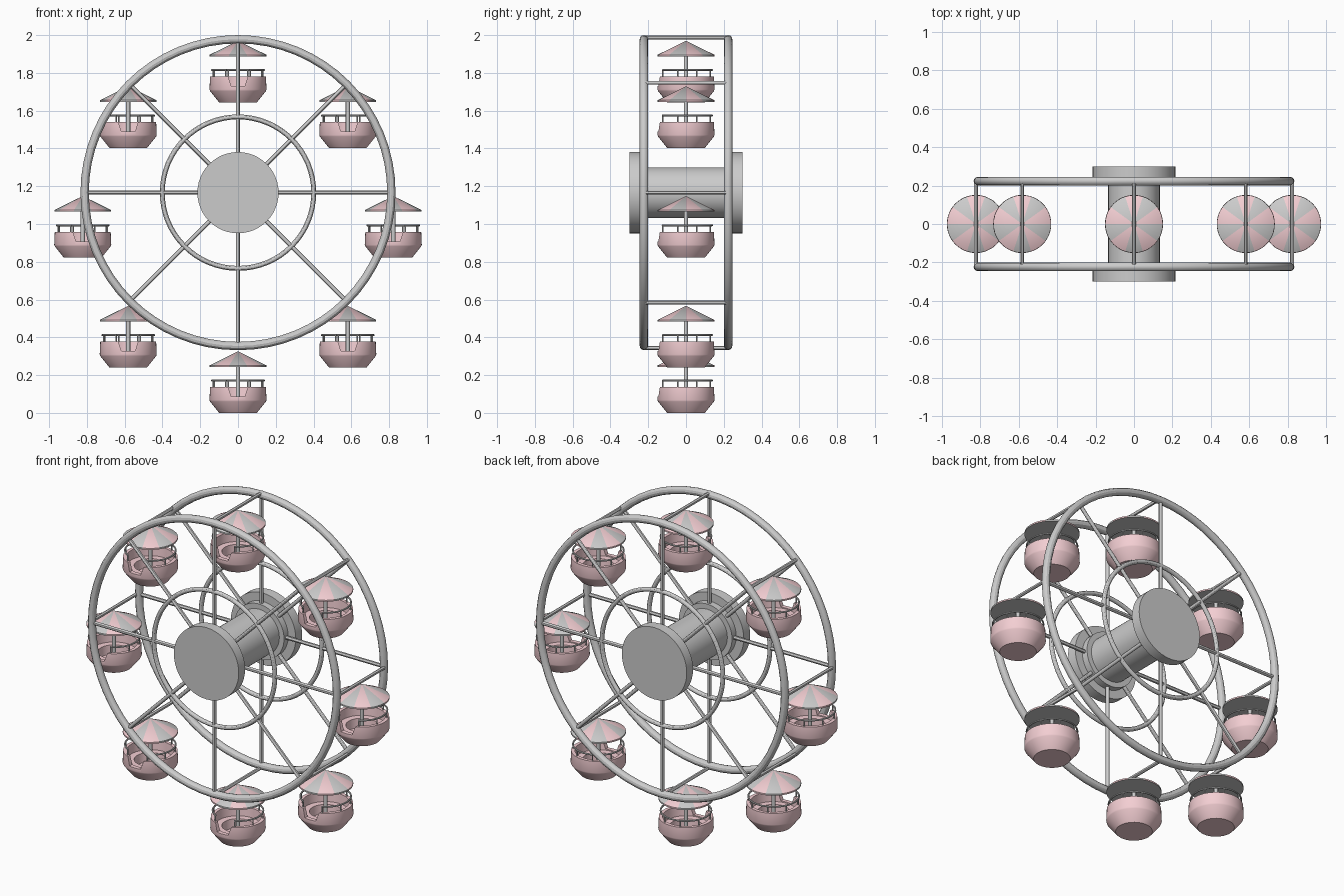
import bpy, bmesh
from math import sin, cos, pi, radians
from mathutils import Vector, Matrix

if "Cube" in bpy.data.objects:
    bpy.data.objects.remove(bpy.data.objects["Cube"])

HUB_Z = 1.166
PIVOT_R = 0.822
RIM_Y = 0.223

pink = bpy.data.materials.new("pink")
pink.diffuse_color = (0.9, 0.62, 0.65, 1)
pink.use_nodes = True
pink.node_tree.nodes["Principled BSDF"].inputs["Base Color"].default_value = pink.diffuse_color
grey = bpy.data.materials.new("grey")
grey.diffuse_color = (0.6, 0.6, 0.6, 1)
grey.use_nodes = True
grey.node_tree.nodes["Principled BSDF"].inputs["Base Color"].default_value = grey.diffuse_color


def finish(bm, name, mats=()):
    bmesh.ops.recalc_face_normals(bm, faces=bm.faces)
    me = bpy.data.meshes.new(name)
    bm.to_mesh(me)
    bm.free()
    for m in mats:
        me.materials.append(m)
    me.shade_smooth()
    me.set_sharp_from_angle(angle=radians(30))
    return me


def place(me, name, loc=(0, 0, 0)):
    ob = bpy.data.objects.new(name, me)
    ob.location = loc
    bpy.context.collection.objects.link(ob)
    return ob


def rod(bm, a, b, r, n=12):
    a, b = Vector(a), Vector(b)
    d = b - a
    m = Matrix.Translation((a + b) / 2) @ d.to_track_quat('Z', 'Y').to_matrix().to_4x4()
    bmesh.ops.create_cone(bm, cap_ends=True, segments=n, radius1=r, radius2=r,
                          depth=d.length, matrix=m)


def sweep(bm, profile, n, start=0.0, span=2 * pi):
    """Turn a closed (radius, z) loop about z, fully or over part of a turn."""
    full = span > 6.28
    cols = []
    for i in range(n if full else n + 1):
        a = start + span * i / n
        cols.append([bm.verts.new((r * cos(a), r * sin(a), z)) for r, z in profile])
    k = len(profile)
    for i in range(n):
        p, q = cols[i], cols[(i + 1) % len(cols)]
        for j in range(k):
            bm.faces.new((p[j], q[j], q[(j + 1) % k], p[(j + 1) % k]))
    if not full:
        bm.faces.new(cols[0])
        bm.faces.new(cols[-1])


def circle(R, r, z=0, n=12):
    return [(R + r * cos(2 * pi * i / n), z + r * sin(2 * pi * i / n)) for i in range(n)]


def ring_mesh(name, R, r):
    bm = bmesh.new()
    sweep(bm, circle(R, r), 64)
    bm.transform(Matrix.Rotation(pi / 2, 4, 'X'))
    return finish(bm, name)


# Wheel rims, inner rings and spokes on both sides
rim = ring_mesh("outer_rim", 0.812, 0.022)
inner = ring_mesh("inner_ring", 0.401, 0.013)
for side, s in (("front", -1), ("back", 1)):
    y = s * RIM_Y
    place(rim, side + "_outer_rim", (0, y, HUB_Z))
    place(inner, side + "_inner_ring", (0, y, HUB_Z))
    bm = bmesh.new()
    for k in range(8):
        a = k * pi / 4
        rod(bm, (0.1 * sin(a), y, 0.1 * cos(a)), (0.812 * sin(a), y, 0.812 * cos(a)), 0.011)
    place(finish(bm, side + "_spokes"), side + "_spokes", (0, 0, HUB_Z))
    # Hub end: small flange inside a large disc
    bm = bmesh.new()
    rod(bm, (0, s * 0.20, 0), (0, s * 0.24, 0), 0.165, 48)
    rod(bm, (0, s * 0.24, 0), (0, s * 0.30, 0), 0.215, 48)
    place(finish(bm, side + "_hub_disc"), side + "_hub_disc", (0, 0, HUB_Z))

# Axle drum
bm = bmesh.new()
rod(bm, (0, -0.205, 0), (0, 0.205, 0), 0.134, 48)
place(finish(bm, "hub_drum"), "hub_drum", (0, 0, HUB_Z))

# Cross bars that carry the cabins
bm = bmesh.new()
for k in range(8):
    x, z = PIVOT_R * sin(k * pi / 4), PIVOT_R * cos(k * pi / 4)
    rod(bm, (x, -RIM_Y, z), (x, RIM_Y, z), 0.010)
place(finish(bm, "cross_bars"), "cross_bars", (0, 0, HUB_Z))

# Cabin tub with inside bench and a doorway cut in the front (z = 0 at tub bottom)
bm = bmesh.new()
tub = [(0.10, 0), (0.148, 0.06), (0.151, 0.068), (0.148, 0.136), (0.128, 0.136),
       (0.125, 0.080), (0.088, 0.080), (0.085, 0.025)]
cols = 48
rows = [[bm.verts.new((r * cos(2 * pi * i / cols), r * sin(2 * pi * i / cols), z))
         for i in range(cols)] for r, z in tub]
for p, q in zip(rows, rows[1:]):
    for i in range(cols):
        j = (i + 1) % cols
        bm.faces.new((p[i], p[j], q[j], q[i]))
bm.faces.new(rows[0])
bm.faces.new(rows[-1])
tub_ob = place(finish(bm, "tub", [pink]), "tub_source")

bm = bmesh.new()
door = [(-0.036, 0.086), (0.036, 0.086), (0.066, 0.18), (-0.066, 0.18)]
f = bm.faces.new([bm.verts.new((x, -0.2, z)) for x, z in door])
ext = bmesh.ops.extrude_face_region(bm, geom=[f])
bmesh.ops.translate(bm, vec=(0, 0.14, 0),
                    verts=[v for v in ext["geom"] if isinstance(v, bmesh.types.BMVert)])
cutter = place(finish(bm, "door_cutter", [pink]), "door_cutter")
mod = tub_ob.modifiers.new("door", 'BOOLEAN')
mod.operation = 'DIFFERENCE'
mod.solver = 'EXACT'
mod.object = cutter
dg = bpy.context.evaluated_depsgraph_get()
tub_me = bpy.data.meshes.new_from_object(tub_ob.evaluated_get(dg))
tub_me.set_sharp_from_angle(angle=radians(30))
bpy.data.objects.remove(tub_ob)
bpy.data.objects.remove(cutter)

# Hand rail with a gap at the door, its posts, and the centre pole
bm = bmesh.new()
gap = radians(26)
start, span = -pi / 2 + gap, 2 * pi - 2 * gap
sweep(bm, circle(0.138, 0.005, 0.171, 8), 40, start, span)
for i in range(8):
    a = start + 0.03 + (span - 0.06) * i / 7
    c = (0.138 * cos(a), 0.138 * sin(a))
    rod(bm, (*c, 0.13), (*c, 0.171), 0.004, 8)
rail_me = finish(bm, "rail")
bm = bmesh.new()
rod(bm, (0, 0, 0.02), (0, 0, 0.30), 0.011, 16)
pole_me = finish(bm, "pole")

# Striped cone roof: ten sectors, short rim, flat underside
bm = bmesh.new()
N = 40
apex = bm.verts.new((0, 0, 0.326))
top, low = ([bm.verts.new((0.15 * cos(2 * pi * i / N + radians(72)),
                           0.15 * sin(2 * pi * i / N + radians(72)), z))
             for i in range(N)] for z in (0.252, 0.243))
for i in range(N):
    j = (i + 1) % N
    stripe = (i // 4) % 2
    bm.faces.new((top[i], top[j], apex)).material_index = stripe
    bm.faces.new((low[i], low[j], top[j], top[i])).material_index = stripe
bm.faces.new(low).material_index = 1
roof_me = finish(bm, "roof", [pink, grey])

# Eight upright cabins around the wheel
for k in range(8):
    a = k * pi / 4
    loc = (PIVOT_R * sin(a), 0, HUB_Z + PIVOT_R * cos(a) - 0.344)
    for part, me in (("tub", tub_me), ("rail", rail_me), ("pole", pole_me), ("roof", roof_me)):
        place(me, f"cabin_{k + 1}_{part}", loc)
